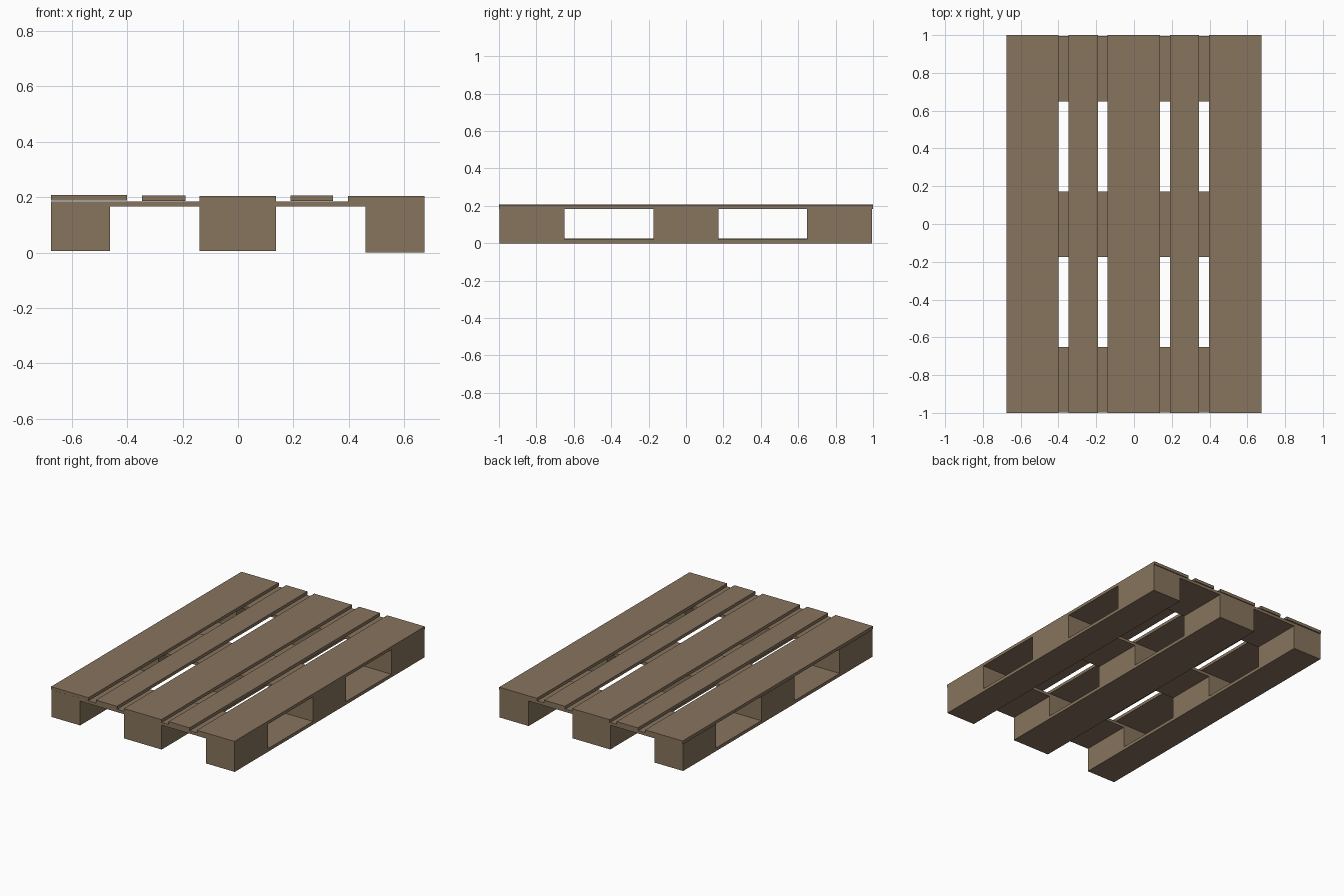
import bpy

if "Cube" in bpy.data.objects:
    bpy.data.objects.remove(bpy.data.objects["Cube"])

# One plain wood colour
wood = bpy.data.materials.new("brown_wood")
wood.diffuse_color = (0.245, 0.175, 0.11, 1)
wood.use_nodes = True
wood.node_tree.nodes["Principled BSDF"].inputs["Base Color"].default_value = wood.diffuse_color


def box(name, x, y, z):
    """Box from (min, max) ranges on each axis."""
    bpy.ops.mesh.primitive_cube_add(size=1)
    ob = bpy.context.object
    ob.name = name
    for v in ob.data.vertices:
        for i, (lo, hi) in enumerate((x, y, z)):
            v.co[i] = lo if v.co[i] < 0 else hi
    ob.data.materials.append(wood)
    return ob


rows = [(-0.997, -0.65), (-0.174, 0.173), (0.648, 0.994)]

# Deck boards: wide outer and centre boards, narrow ones between
deck = [(-0.675, -0.40, 0.187), (-0.346, -0.19, 0.186), (-0.139, 0.137, 0.185),
        (0.19, 0.344, 0.186), (0.397, 0.674, 0.184)]
for i, (x0, x1, z) in enumerate(deck):
    box(f"deck_board_{i + 1}", (x0, x1), (-1, 1), (z, z + 0.02))

# Cross boards under the deck
for i, y in enumerate(rows):
    box(f"cross_board_{i + 1}", (-0.675, 0.674), y, (0.166, 0.185))

# Bottom runners, each carrying three spacer blocks
runners = [(-0.675, -0.463, 0.005), (-0.139, 0.137, 0.005), (0.461, 0.674, 0.0)]
for i, (x0, x1, z) in enumerate(runners):
    box(f"bottom_runner_{i + 1}", (x0, x1), (-0.997, 0.994), (z, z + 0.021))
    for j, y in enumerate(rows):
        box(f"spacer_block_{i + 1}_{j + 1}", (x0, x1), y, (z + 0.021, 0.166))
